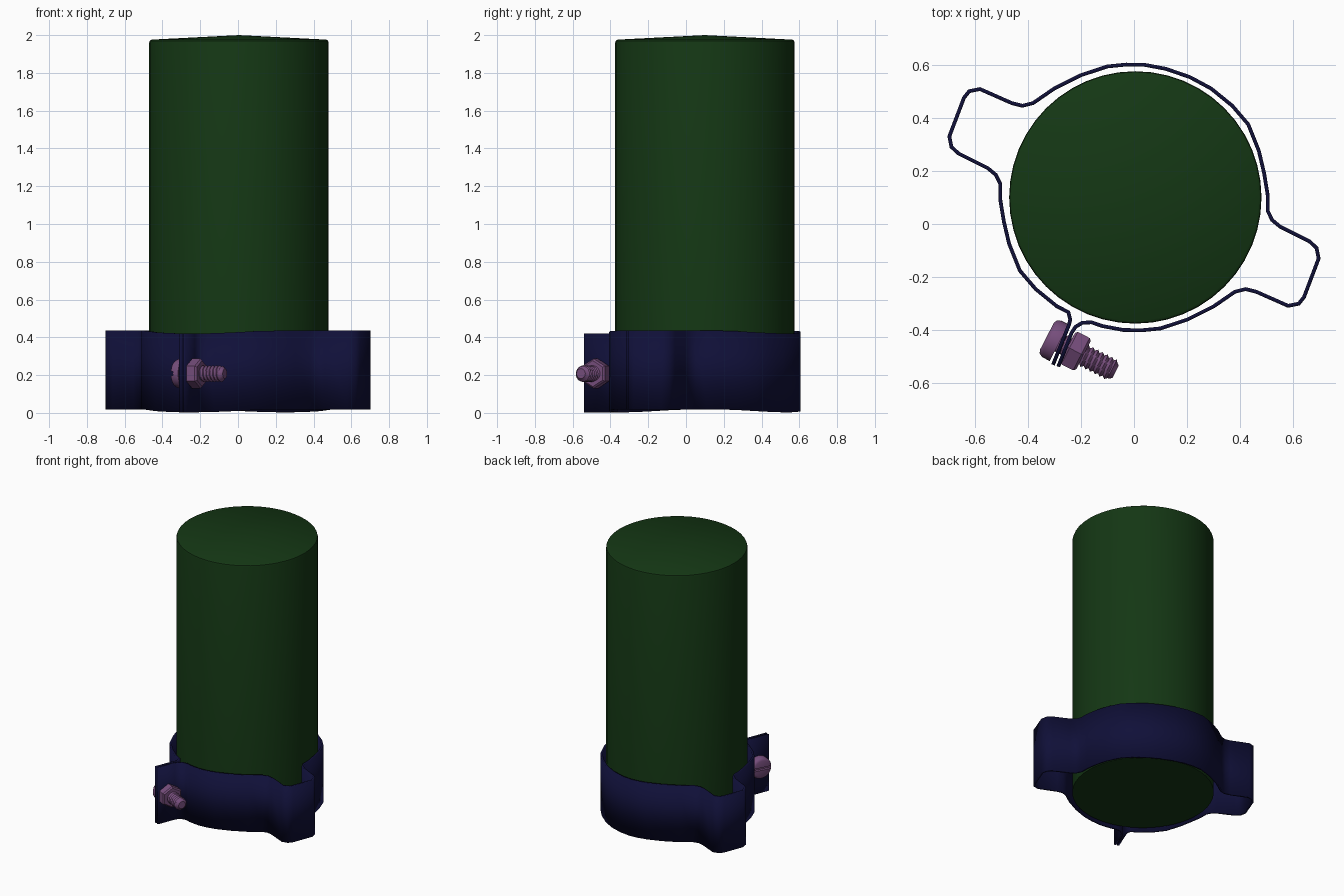
import bpy, bmesh, math
from mathutils import Matrix, Vector

if "Cube" in bpy.data.objects:
    bpy.data.objects.remove(bpy.data.objects["Cube"])


def material(name, rgb):
    m = bpy.data.materials.new(name)
    m.diffuse_color = (*rgb, 1)
    m.use_nodes = True
    m.node_tree.nodes["Principled BSDF"].inputs["Base Color"].default_value = m.diffuse_color
    return m


GREEN = material("green", (0.007, 0.038, 0.007))
NAVY = material("navy", (0.005, 0.005, 0.04))
PURPLE = material("purple", (0.18, 0.075, 0.2))


def finish(name, bm, mat, matrix=Matrix(), angle=35):
    bmesh.ops.remove_doubles(bm, verts=bm.verts, dist=1e-5)
    bmesh.ops.recalc_face_normals(bm, faces=bm.faces)
    mesh = bpy.data.meshes.new(name)
    bm.to_mesh(mesh)
    bm.free()
    mesh.materials.append(mat)
    ob = bpy.data.objects.new(name, mesh)
    bpy.context.collection.objects.link(ob)
    ob.matrix_world = matrix
    activate(ob)
    if angle:
        bpy.ops.object.shade_smooth_by_angle(angle=math.radians(angle))
    return ob


def activate(ob):
    bpy.ops.object.select_all(action='DESELECT')
    ob.select_set(True)
    bpy.context.view_layer.objects.active = ob


def lathe(name, profile, segs, mat, matrix=Matrix(), angle=35, ripple=None):
    """Revolve (radius, height) pairs; ripple(height, turn) adds to the radius."""
    bm = bmesh.new()
    rows = []
    for r, h in profile:
        row = []
        for i in range(segs):
            a = 2 * math.pi * i / segs
            rr = r + (ripple(h, i / segs) if ripple and r > 0 else 0)
            row.append(bm.verts.new((rr * math.cos(a), rr * math.sin(a), h)))
        rows.append(row)
    for lo, hi in zip(rows, rows[1:]):
        for i in range(segs):
            j = (i + 1) % segs
            bm.faces.new((lo[i], lo[j], hi[j], hi[i]))
    return finish(name, bm, mat, matrix, angle)


# Main cylinder with slightly raised top
lathe("cylinder_body",
      [(0, 0.02), (0.475, 0.02), (0.475, 1.96), (0.472, 1.97), (0.463, 1.976), (0, 2.0)],
      48, GREEN, Matrix.Translation((0.005, 0.1, 0)))

# Clamp band: one half outline around (0, 0.1), repeated by a half turn
half = [(-.503, .05), (-.52, .085), (-.55, .11), (-.66, .165), (-.687, .19), (-.695, .23),
        (-.64, .375), (-.62, .4), (-.58, .408), (-.46, .355), (-.42, .345), (-.38, .355),
        (-.30, .41), (-.2, .46), (-.1, .493), (-.03, .5), (.04, .499), (.12, .484),
        (.21, .453), (.29, .41), (.37, .345), (.43, .275), (.47, .175), (.49, .09),
        (.503, .01)]
turned = [(-x, -y) for x, y in half]
tab_head = [(-.305, -.63), (-.245, -.48), (-.24, -.46), (-.247, -.432)]
tab_nut = [(-.16, -.47), (-.195, -.472), (-.22, -.487), (-.235, -.51), (-.285, -.637)]
path = tab_head + turned[19:] + half + turned[:18] + tab_nut

bm = bmesh.new()
pairs = []
for x, y in path:
    dip = 0.015 * max(0, math.cos(2 * (math.atan2(y, x) - math.radians(60))))
    pairs.append([bm.verts.new((x, y + 0.1, z - dip)) for z in (0.018, 0.435)])
for (a, b), (c, d) in zip(pairs, pairs[1:]):
    bm.faces.new((a, c, d, b))
band = finish("clamp_band", bm, NAVY)
solid = band.modifiers.new("thickness", 'SOLIDIFY')
solid.thickness = 0.014
solid.offset = 0
solid.use_even_offset = True

# Bolt frame: local z runs along the bolt, local x points up
axis = Vector((0.889, -0.458, 0)).normalized()
up = Vector((0, 0, 1))
frame = Matrix((up, axis.cross(up), axis)).transposed().to_4x4()
frame.translation = (-0.328, -0.423, 0.208)

# Round head with a slot
head = lathe("bolt_head",
             [(0, 0), (0.058, 0), (0.07, 0.005), (0.077, 0.016), (0.078, 0.052), (0, 0.052)],
             32, PURPLE, frame)
bm = bmesh.new()
bmesh.ops.create_cube(bm, size=1, matrix=Matrix.Diagonal((0.02, 0.3, 0.04, 1)))
cutter = finish("slot_cutter", bm, PURPLE, frame, angle=0)
cutter.hide_render = True
slot = head.modifiers.new("slot", 'BOOLEAN')
slot.operation = 'DIFFERENCE'
slot.object = cutter
activate(head)
bpy.ops.object.modifier_apply(modifier="slot")
bpy.data.objects.remove(cutter)

# Hex nut
lathe("bolt_nut",
      [(0, 0.088), (0.069, 0.088), (0.079, 0.096), (0.079, 0.146), (0.069, 0.155), (0, 0.155)],
      6, PURPLE, frame, angle=20)

# Threaded shaft
PITCH = 0.02


def thread(h, turn):
    return 0.009 * abs(2 * ((h / PITCH - turn) % 1) - 1) if h < 0.276 else 0


shaft = [(0, 0.045)] + [(0.035, 0.045 + i * PITCH / 8) for i in range(93)]
shaft += [(0.035, 0.28), (0.026, 0.291), (0, 0.291)]
lathe("bolt_shaft", shaft, 32, PURPLE, frame, ripple=thread)
